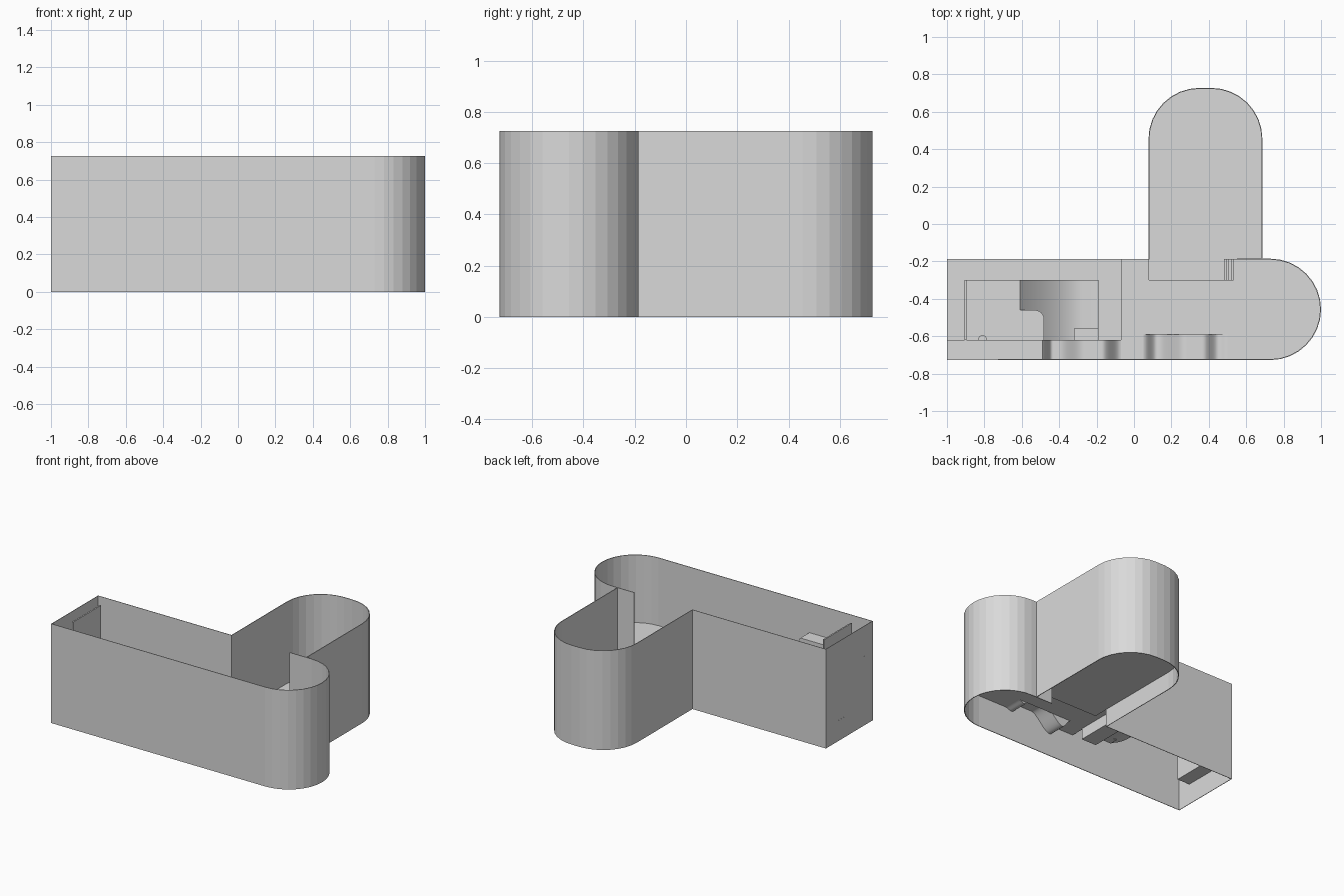
import bpy, bmesh, math

cube = bpy.data.objects.get("Cube")
if cube:
    bpy.data.objects.remove(cube)

mat = bpy.data.materials.new("light_grey")
mat.use_nodes = True
GREY = (0.7, 0.7, 0.7, 1)
mat.diffuse_color = GREY
mat.node_tree.nodes["Principled BSDF"].inputs["Base Color"].default_value = GREY

H, MAIN, LOW, DECK, ANNEX, PIT = 0.725, 0.23, 0.15, 0.45, 0.13, 0.21
FRONT, BACK, R = -0.725, -0.188, 0.2685


def make(name, faces, smooth=False):
    """Build an object from a list of polygons, each a list of points."""
    bm = bmesh.new()
    for pts in faces:
        bm.faces.new([bm.verts.new(p) for p in pts])
    bmesh.ops.remove_doubles(bm, verts=bm.verts, dist=0.0005)
    bmesh.ops.recalc_face_normals(bm, faces=bm.faces)
    me = bpy.data.meshes.new(name)
    bm.to_mesh(me)
    bm.free()
    me.materials.append(mat)
    ob = bpy.data.objects.new(name, me)
    bpy.context.collection.objects.link(ob)
    for p in me.polygons:
        p.use_smooth = smooth
    return ob


def rect(x0, x1, y0, y1, z):
    return [(x0, y0, z), (x1, y0, z), (x1, y1, z), (x0, y1, z)]


def upright(a, b, z0, z1):
    return [(*a, z0), (*b, z0), (*b, z1), (*a, z1)]


def arc(cx, cy, r, a0, a1, n):
    return [(cx + r * math.cos(math.radians(a0 + (a1 - a0) * i / n)),
             cy + r * math.sin(math.radians(a0 + (a1 - a0) * i / n)))
            for i in range(n + 1)]


def box(name, x0, x1, y0, y1, z0, z1):
    c = [(x0, y0), (x1, y0), (x1, y1), (x0, y1)]
    make(name, [rect(x0, x1, y0, y1, z0), rect(x0, x1, y0, y1, z1)]
         + [upright(c[i], c[(i + 1) % 4], z0, z1) for i in range(4)])


# Outer wall: one thin ribbon around the hall and the annex
mid = (FRONT + BACK) / 2
round_end = arc(0.729, mid, R, 90, -90, 16)
annex_end = arc(0.35, 0.455, 0.27, 180, 90, 8) + arc(0.414, 0.455, 0.27, 90, 0, 8)
path = ([(0.55, BACK)] + round_end + [(-0.998, FRONT), (-0.998, BACK), (0.08, BACK)]
        + annex_end + [(0.684, BACK)])
wall = make("outer_wall", [upright(a, b, 0, H) for a, b in zip(path, path[1:])])
mod = wall.modifiers.new("thickness", "SOLIDIFY")
mod.thickness = 0.005
mod.offset = 0

# Main floor with the rounded end
make("main_floor", [
    rect(-0.07, 0.05, FRONT, -0.59, MAIN),
    rect(0.5, 0.729, FRONT, -0.59, MAIN),
    rect(-0.07, 0.729, -0.59, -0.3, MAIN),
    rect(-0.07, 0.08, -0.3, BACK, MAIN),
    rect(0.545, 0.729, -0.3, BACK, MAIN),
    [(x, y, MAIN) for x, y in round_end],
    upright((-0.07, -0.62), (-0.07, BACK), LOW, MAIN)])

# Annex floor reaching into the hall and under the stair, with risers
make("annex_floor", [
    [(x, y, ANNEX) for x, y in annex_end]
    + [(0.684, BACK, ANNEX), (0.545, BACK, ANNEX), (0.545, -0.3, ANNEX), (0.08, -0.3, ANNEX)],
    upright((0.08, -0.3), (0.545, -0.3), ANNEX, MAIN),
    upright((0.545, -0.3), (0.545, BACK), ANNEX, MAIN),
    upright((0.08, -0.3), (0.08, BACK), ANNEX, MAIN)])

# Small stair between annex floor and main floor
steps = []
rise = (MAIN - ANNEX) / 5
for i in range(5):
    x, z = 0.48 + i * 0.013, ANNEX + i * rise
    steps += [rect(x, x + 0.013, -0.3, BACK, z + rise),
              upright((x, -0.3), (x, BACK), z, z + rise)]
make("stair", steps)

# Lower floor around the ramp
make("lower_floor", [
    rect(-1, -0.9, -0.62, BACK, LOW),
    rect(-0.9, -0.19, -0.3, BACK, LOW),
    rect(-0.19, -0.07, -0.62, BACK, LOW)])

START, FOOT, END = -0.61, -0.28, -0.19


def ramp_height(x):
    """Height of the ramp, or of the lower floor past its foot."""
    if x > END:
        return LOW
    t = min(1, max(0, (x - START) / (FOOT - START)))
    return PIT + (DECK - PIT) * (1 - t) ** 1.7


def main_height(x):
    return MAIN


def ease(keys, x):
    """Smoothly blend between height keys along x."""
    for (xa, za), (xb, zb) in zip(keys, keys[1:]):
        if x <= xb:
            t = max(0, (x - xa) / (xb - xa))
            return za + (zb - za) * t * t * (3 - 2 * t)
    return keys[-1][1]


def wave(name, keys, y1, base, n=48):
    """Rolling strip along the front wall with a skirt on its inner edge."""
    x0, x1 = keys[0][0], keys[-1][0]
    xs = [x0 + (x1 - x0) * i / n for i in range(n + 1)]
    pts = [(x, ease(keys, x)) for x in xs]
    spans = list(zip(pts, pts[1:]))
    make(name, [[(a, FRONT, za), (b, FRONT, zb), (b, y1, zb), (a, y1, za)]
                for (a, za), (b, zb) in spans], True)
    make(name + "_side", [[(a, y1, base(a)), (b, y1, base(b)), (b, y1, zb), (a, y1, za)]
                          for (a, za), (b, zb) in spans
                          if min(abs(za - base(a)), abs(zb - base(b))) > 0.001])


wave("right_wave", [(0.05, MAIN), (0.12, 0.165), (0.28, 0.28), (0.37, 0.28),
                    (0.45, 0.215), (0.5, MAIN)], -0.59, main_height)
wave("left_wave", [(-0.49, 0.505), (-0.44, 0.38), (-0.4, 0.38), (-0.27, 0.33),
                   (-0.17, 0.33), (-0.07, MAIN)], -0.62, ramp_height)
make("front_ledge", [rect(-1, -0.49, FRONT, -0.62, 0.505),
                     upright((-1, -0.62), (-0.49, -0.62), DECK, 0.505)])

# Ramp rolling down to the pit, with a skirt at the back and the foot
xs = [START + (FOOT - START) * i / 16 for i in range(17)] + [END]
curve = [(x, ramp_height(x)) for x in xs]
spans = list(zip(curve, curve[1:]))
make("ramp", [[(a, -0.62, za), (b, -0.62, zb), (b, -0.3, zb), (a, -0.3, za)]
              for (a, za), (b, zb) in spans], True)
make("ramp_skirt", [[(a, -0.3, LOW), (b, -0.3, LOW), (b, -0.3, zb), (a, -0.3, za)]
                    for (a, za), (b, zb) in spans]
     + [upright((-0.9, -0.3), (START, -0.3), LOW, DECK),
        upright((END, -0.62), (END, -0.3), LOW, PIT)])

# Deck with a rounded corner overhanging the ramp, walled down to its surface
edge = [(-0.48, -0.62)] + arc(-0.53, -0.51, 0.05, 0, 90, 6) + [(START, -0.46)]
make("deck", [
    rect(-0.9, START, -0.46, -0.3, DECK),
    [(x, y, DECK) for x, y in edge] + [(-0.9, -0.46, DECK), (-0.9, -0.62, DECK)]]
    + [[(*a, ramp_height(a[0])), (*b, ramp_height(b[0])), (*b, DECK), (*a, DECK)]
       for a, b in zip(edge, edge[1:-1])]
    + [[(*edge[-2], ramp_height(edge[-2][0])), (*edge[-2], DECK), (*edge[-1], DECK)]])

# Screen behind the deck, bench at the ramp foot, post on the deck
box("screen", -0.905, -0.895, -0.62, -0.3, LOW, H)
box("bench", -0.32, END, -0.62, -0.56, PIT, 0.25)
post = arc(-0.81, -0.62, 0.025, 0, 180, 8)
make("post", [[(x, y, 0.48) for x, y in post]]
     + [upright(a, b, DECK, 0.48) for a, b in zip(post, post[1:])])
